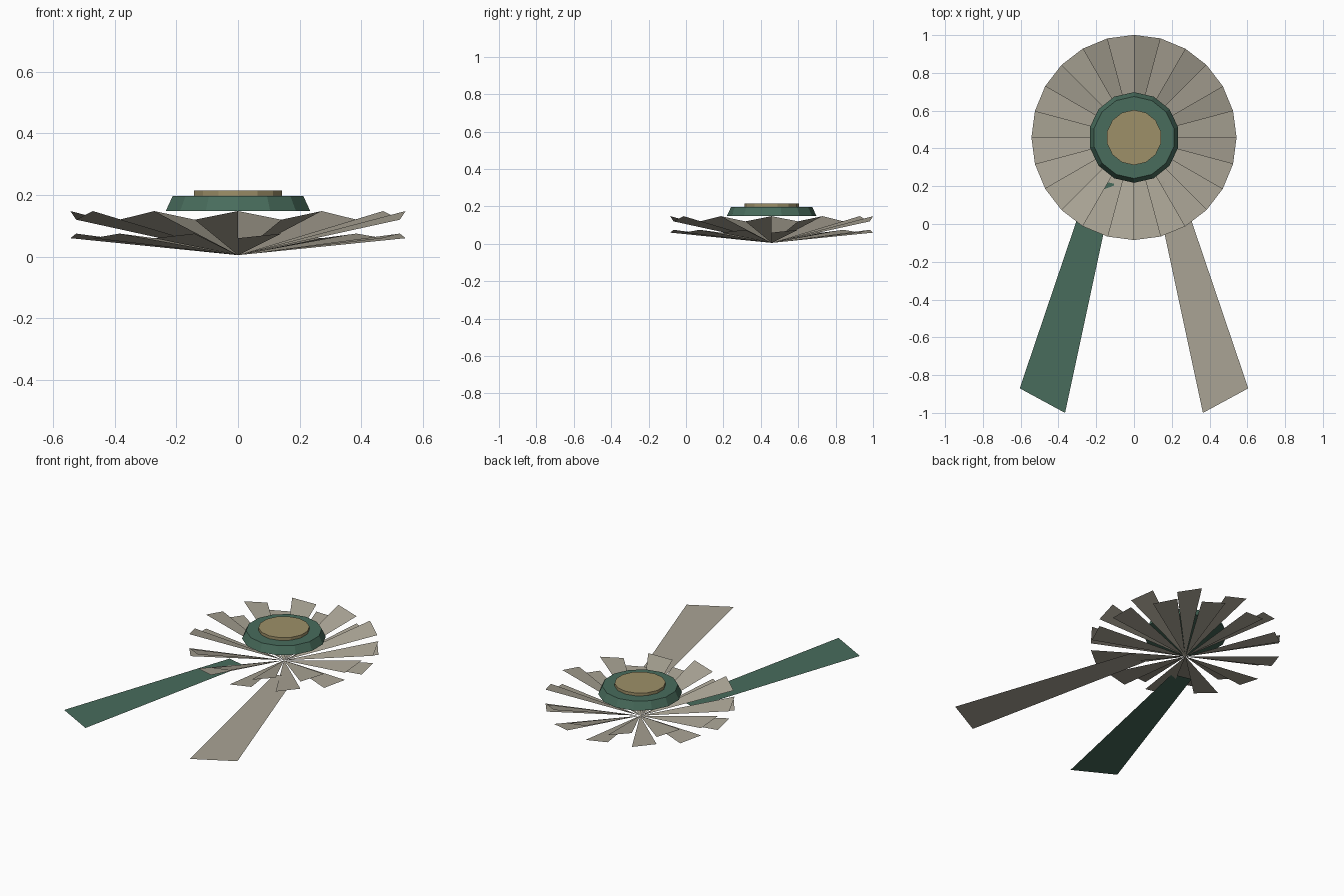
import bpy, bmesh, math
from mathutils import Matrix

if "Cube" in bpy.data.objects:
    bpy.data.objects.remove(bpy.data.objects["Cube"])

CY = 0.458      # rosette centre on y
R = 0.543       # rosette radius


def material(name, rgb):
    m = bpy.data.materials.new(name)
    m.diffuse_color = (*rgb, 1)
    m.use_nodes = True
    m.node_tree.nodes["Principled BSDF"].inputs["Base Color"].default_value = m.diffuse_color
    return m


taupe = material("taupe_cloth", (0.40, 0.37, 0.30))
green = material("green_cloth", (0.065, 0.15, 0.107))
gold = material("gold", (0.34, 0.28, 0.14))


def mesh_object(name, verts, faces, mat):
    me = bpy.data.meshes.new(name)
    me.from_pydata(verts, [], faces)
    me.materials.append(mat)
    ob = bpy.data.objects.new(name, me)
    bpy.context.collection.objects.link(ob)
    return ob


def disc(name, r_bottom, r_top, z0, z1, mat):
    bm = bmesh.new()
    bmesh.ops.create_cone(bm, cap_ends=True, segments=14, radius1=r_bottom,
                          radius2=r_top, depth=z1 - z0,
                          matrix=Matrix.Translation((0, CY, (z0 + z1) / 2))
                          @ Matrix.Rotation(first_angle, 4, 'Z'))
    ob = mesh_object(name, [], [], mat)
    bm.to_mesh(ob.data)
    bm.free()


# pleats: single-sheet wedges from the centre, alternating low and high
verts, faces = [(0, CY, 0.005)], []
for i in range(24):
    rim = (0.06, 0.075) if i % 2 == 0 else (0.12, 0.148)
    for k in range(2):
        a = math.radians(15 * (i + k))
        verts.append((R * math.cos(a), CY + R * math.sin(a), rim[k]))
    n = len(verts)
    faces.append((0, n - 2, n - 1))
mesh_object("pleated_rosette", verts, faces, taupe)

# centre button and its medallion, both 14-sided with a corner at +y
# (create_cone puts its first corner on an axis: a 14-gon turned by 90 degrees
# from +x lands on +y)
probe = bmesh.new()
bmesh.ops.create_circle(probe, segments=14, radius=1)
probe.verts.ensure_lookup_table()
first = probe.verts[0].co
first_angle = math.pi / 2 - math.atan2(first.y, first.x)
probe.free()
disc("centre_button", 0.24, 0.217, 0.148, 0.197, green)
disc("centre_medallion", 0.146, 0.146, 0.197, 0.215, gold)

# flat hanging tails, mirrored
tail = [(0.105, 0.213), (0.228, 0.242), (0.605, -0.87), (0.365, -1.0)]
for side, name, mat in ((-1, "left_tail", green), (1, "right_tail", taupe)):
    pts = [(side * x, y, 0.037) for x, y in tail]
    # keep both tails facing up
    mesh_object(name, pts, [(0, 1, 2, 3) if side < 0 else (3, 2, 1, 0)], mat)
